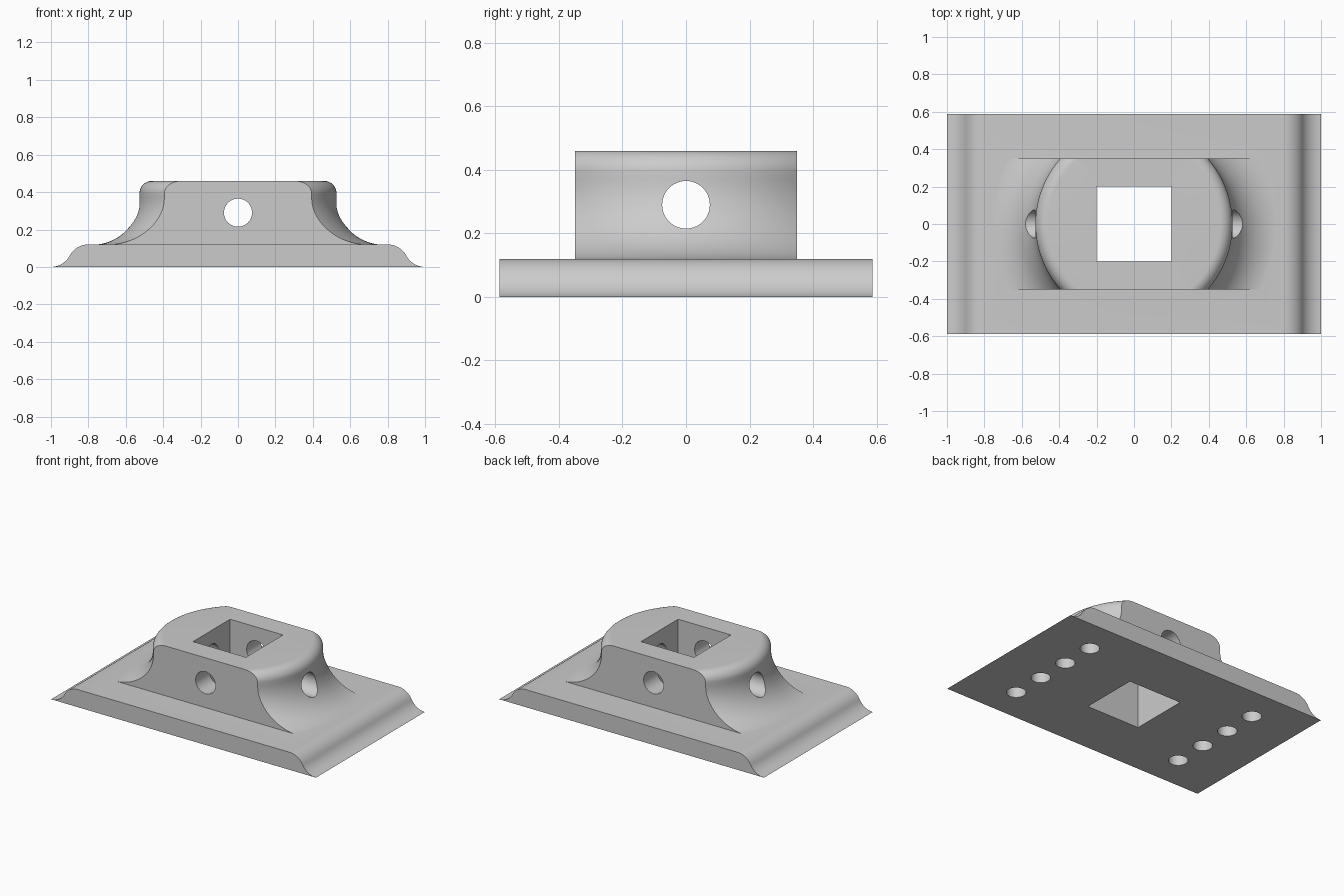
import bpy, bmesh
from math import sin, cos, atan, pi
from mathutils import Matrix, Vector

cube = bpy.data.objects.get("Cube")
if cube:
    bpy.data.objects.remove(cube, do_unlink=True)

# Overall sizes
LENGTH, DEPTH, PLATE, TOP = 1.0, 0.587, 0.12, 0.46
HUB_R, HUB_Y, FILLET, FLARE = 0.527, 0.35, 0.067, 0.25
BORE_R, BORE_Z = 0.075, 0.29

grey = bpy.data.materials.new("Plain grey")
grey.use_nodes = True
colour = (0.6, 0.6, 0.6, 1)
grey.diffuse_color = colour
grey.node_tree.nodes["Principled BSDF"].inputs["Base Color"].default_value = colour


def make(name, bm):
    bmesh.ops.recalc_face_normals(bm, faces=bm.faces)
    mesh = bpy.data.meshes.new(name)
    bm.to_mesh(mesh)
    bm.free()
    mesh.materials.append(grey)
    ob = bpy.data.objects.new(name, mesh)
    bpy.context.collection.objects.link(ob)
    return ob


def box(name, size, centre):
    bm = bmesh.new()
    bmesh.ops.create_cube(bm, size=1)
    bmesh.ops.scale(bm, vec=size, verts=bm.verts)
    bmesh.ops.translate(bm, vec=centre, verts=bm.verts)
    return make(name, bm)


def cylinder(name, radius, length, centre, axis="Z"):
    bm = bmesh.new()
    turn = {"X": Matrix.Rotation(pi / 2, 4, "Y"),
            "Y": Matrix.Rotation(pi / 2, 4, "X"), "Z": Matrix()}[axis]
    bmesh.ops.create_cone(bm, cap_ends=True, segments=64, radius1=radius, radius2=radius,
                          depth=length, matrix=Matrix.Translation(centre) @ turn)
    return make(name, bm)


def combine(target, tool, operation):
    """Apply a boolean and remove the tool."""
    mod = target.modifiers.new("Cut", "BOOLEAN")
    mod.object, mod.operation, mod.solver = tool, operation, "EXACT"
    bpy.context.view_layer.objects.active = target
    bpy.ops.object.modifier_apply(modifier=mod.name)
    bpy.data.objects.remove(tool, do_unlink=True)


def arc(cx, cz, r, start, end, steps):
    angles = [start + (end - start) * i / steps for i in range(steps + 1)]
    return [(cx + r * cos(a), cz + r * sin(a)) for a in angles]


# Base plate: S-curved ends, extruded from front to back
half_run, half_rise = 0.1, PLATE / 2
r = (half_run ** 2 + half_rise ** 2) / PLATE
sweep = 2 * atan(half_rise / half_run)
foot = arc(LENGTH, r, r, -pi / 2, -pi / 2 - sweep, 12)
shoulder = arc(LENGTH - 2 * half_run, PLATE - r, r, pi / 2 - sweep, pi / 2, 12)
side = foot + shoulder[1:]
outline = side + [(-x, z) for x, z in reversed(side)]
bm = bmesh.new()
face = bm.faces.new([bm.verts.new((x, -DEPTH, z)) for x, z in outline])
extruded = bmesh.ops.extrude_face_region(bm, geom=[face])["geom"]
bmesh.ops.translate(bm, vec=(0, 2 * DEPTH, 0),
                    verts=[v for v in extruded if isinstance(v, bmesh.types.BMVert)])
mount = make("mounting_base", bm)

# Hub: revolved profile with a flared foot and rounded rim
flare_z = PLATE + FLARE - 0.001
profile = [(0, 0.05), (HUB_R + FLARE, 0.05)]
profile += arc(HUB_R + FLARE, flare_z, FLARE, 1.5 * pi, pi, 24)
profile += arc(HUB_R - FILLET, TOP - FILLET, FILLET, 0, pi / 2, 10)
profile.append((0, TOP))
bm = bmesh.new()
verts = [bm.verts.new((x, 0, z)) for x, z in profile]
edges = [bm.edges.new(pair) for pair in zip(verts, verts[1:])]
bmesh.ops.spin(bm, geom=verts + edges, axis=Vector((0, 0, 1)), cent=Vector((0, 0, 0)),
               angle=2 * pi, steps=128)
bmesh.ops.remove_doubles(bm, verts=bm.verts, dist=0.0001)
hub = make("hub", bm)

# Flat front and back of the hub
combine(hub, box("hub_trim", (3, 2 * HUB_Y, 2), (0, 0, 0)), "INTERSECT")
combine(mount, hub, "UNION")

# Square socket and the two cross bores
combine(mount, box("socket_cutter", (0.4, 0.4, 2), (0, 0, 0)), "DIFFERENCE")
for axis in "XY":
    combine(mount, cylinder("bore_cutter", BORE_R, 3, (0, 0, BORE_Z), axis), "DIFFERENCE")

# Two rows of blind holes underneath
for x in (-0.647, 0.647):
    for i in range(4):
        y = (i - 1.5) * 0.234
        combine(mount, cylinder("pocket_cutter", 0.06, 0.18, (x, y, 0)), "DIFFERENCE")

# Smooth curves, sharp edges
bpy.ops.object.select_all(action="DESELECT")
mount.select_set(True)
bpy.context.view_layer.objects.active = mount
bpy.ops.object.shade_smooth_by_angle(angle=pi / 6)
